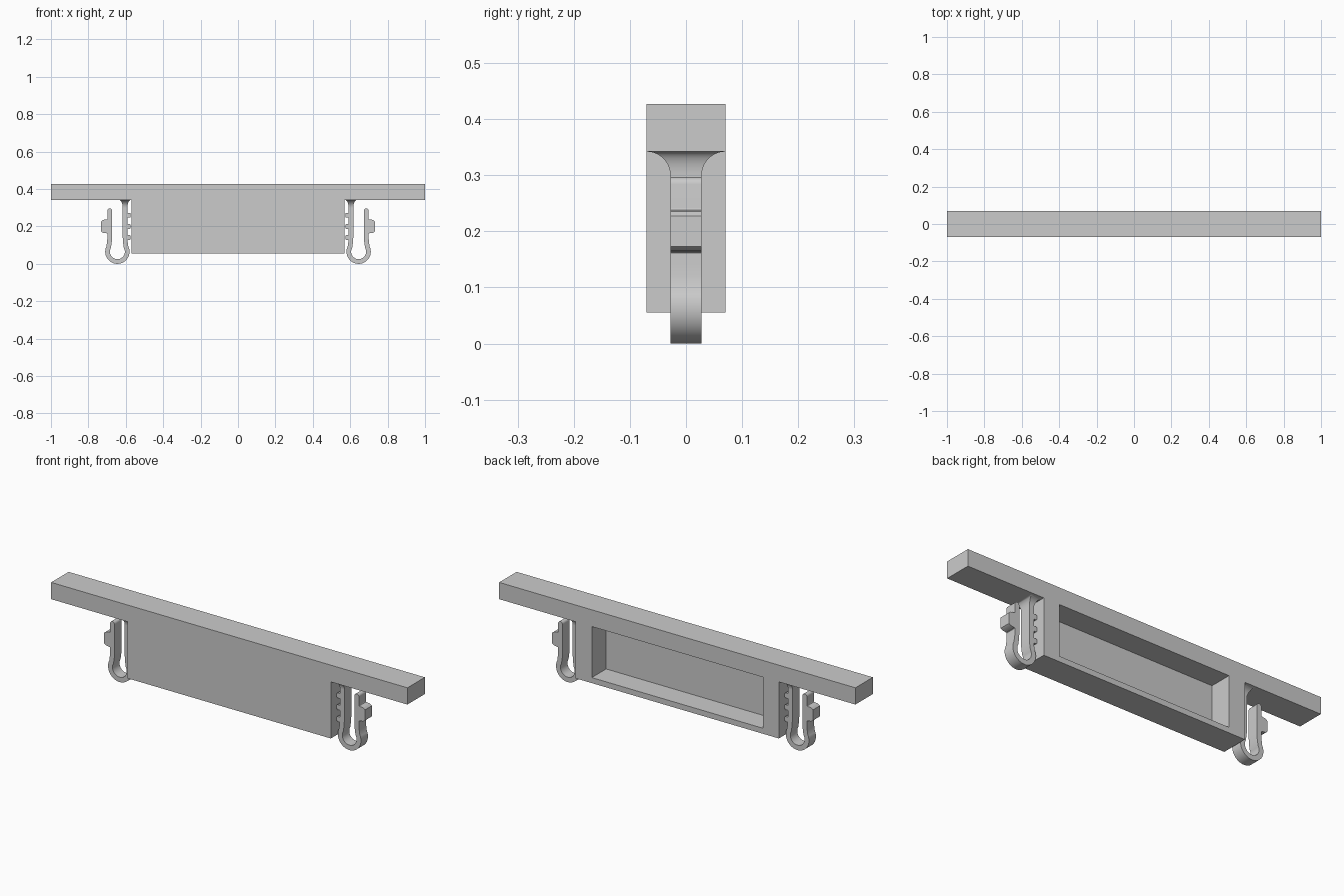
import bpy, bmesh, math
from mathutils import Vector

cube = bpy.data.objects.get("Cube")
if cube:
    bpy.data.objects.remove(cube, do_unlink=True)

grey = bpy.data.materials.new("light_grey_plastic")
grey.use_nodes = True
colour = (0.6, 0.6, 0.6, 1)
grey.diffuse_color = colour
grey.node_tree.nodes["Principled BSDF"].inputs["Base Color"].default_value = colour


def finish(name, bm, smooth=False):
    bmesh.ops.recalc_face_normals(bm, faces=bm.faces)
    mesh = bpy.data.meshes.new(name)
    bm.to_mesh(mesh)
    bm.free()
    mesh.materials.append(grey)
    obj = bpy.data.objects.new(name, mesh)
    bpy.context.collection.objects.link(obj)
    bpy.ops.object.select_all(action='DESELECT')
    obj.select_set(True)
    bpy.context.view_layer.objects.active = obj
    if smooth:
        bpy.ops.object.shade_smooth_by_angle(angle=math.radians(30))
    return obj


def prism(name, outline, y0, y1, side=1, smooth=False):
    """Extrude an x-z outline along y; side=-1 mirrors it in x."""
    bm = bmesh.new()
    face = bm.faces.new([bm.verts.new((side * x, y0, z)) for x, z in outline])
    new = bmesh.ops.extrude_face_region(bm, geom=[face])["geom"]
    verts = [v for v in new if isinstance(v, bmesh.types.BMVert)]
    bmesh.ops.translate(bm, verts=verts, vec=(0, y1 - y0, 0))
    return finish(name, bm, smooth)


def ribbon(path, half):
    """Outline of a strip around a path, with a rounded far end."""
    pts = [Vector(p) for p in path]
    left, right = [], []
    for i, p in enumerate(pts):
        d = (pts[min(i + 1, len(pts) - 1)] - pts[max(i - 1, 0)]).normalized()
        n = Vector((-d.y, d.x)) * half
        left.append(p + n)
        right.append(p - n)
    cap = [pts[-1] + n * math.cos(a) + d * half * math.sin(a)
           for a in (math.pi * k / 10 for k in range(1, 10))]
    return left + cap + right[::-1]


# Top bar and hanging panel as one T-shaped body
TOP, LEDGE, DEPTH = 0.427, 0.342, 0.07
half = [(1, TOP), (1, LEDGE), (0.57, LEDGE), (0.57, 0.055)]
body = prism("bar_and_panel", half + [(-x, z) for x, z in half[::-1]], -DEPTH, DEPTH)

# Rectangular pocket hollowed into the back
cutter = prism("pocket_cutter",
               [(-0.48, 0.083), (0.48, 0.083), (0.48, 0.342), (-0.48, 0.342)], -0.045, 0.2)
cutter.hide_render = True
cut = body.modifiers.new("pocket", 'BOOLEAN')
cut.object = cutter
cut.solver = 'EXACT'
bpy.context.view_layer.objects.active = body
bpy.ops.object.modifier_apply(modifier=cut.name)
bpy.data.objects.remove(cutter, do_unlink=True)

# Spring clip centre line: inner stem, round loop, outer arm
CX, CZ, R, STEM, W = 0.645, 0.065, 0.0525, 0.604, 0.028
path = [(STEM, LEDGE), (STEM, 0.145), (STEM - 0.001, 0.12)]
for k in range(33):
    a = math.radians(152 + k * 236 / 32)
    path.append((CX + R * math.cos(a), CZ + R * math.sin(a)))
path += [(2 * CX - x, z) for x, z in path[2:0:-1]] + [(2 * CX - STEM, 0.284)]

barb = [(0.692, 0.25), (0.7, 0.238), (0.722, 0.235), (0.732, 0.227),
        (0.732, 0.173), (0.722, 0.166), (0.7, 0.163), (0.692, 0.152)]

for side, label in ((1, "left"), (-1, "right")):
    prism(label + "_spring_clip", ribbon(path, 0.0125), -W, W, side, True)
    prism(label + "_clip_barb", barb, -W, W, side, True)

    # Small teeth between the stem and the panel
    for i, z in enumerate((0.14, 0.2, 0.26)):
        tooth = [(0.595, z - 0.013), (0.578, z - 0.013), (0.574, z - 0.009),
                 (0.574, z + 0.009), (0.578, z + 0.013), (0.595, z + 0.013)]
        prism(f"{label}_clip_tooth_{i + 1}", tooth, -W, W, side)

    # Flared root blending the stem into the bar
    bm = bmesh.new()
    rings = []
    for k in range(11):
        a = math.pi / 2 * k / 10
        flare = 1 - math.cos(a)
        hx, hy = 0.0125 + 0.02 * flare, W + (DEPTH - W) * flare
        z = LEDGE - 0.042 * (1 - math.sin(a))
        rings.append([bm.verts.new((side * STEM + sx * hx, sy * hy, z))
                      for sx, sy in ((1, 1), (-1, 1), (-1, -1), (1, -1))])
    for low, high in zip(rings, rings[1:]):
        for j in range(4):
            bm.faces.new((low[j], low[j - 1], high[j - 1], high[j]))
    bm.faces.new(rings[0])
    bm.faces.new(rings[-1])
    finish(label + "_clip_root", bm, True)
